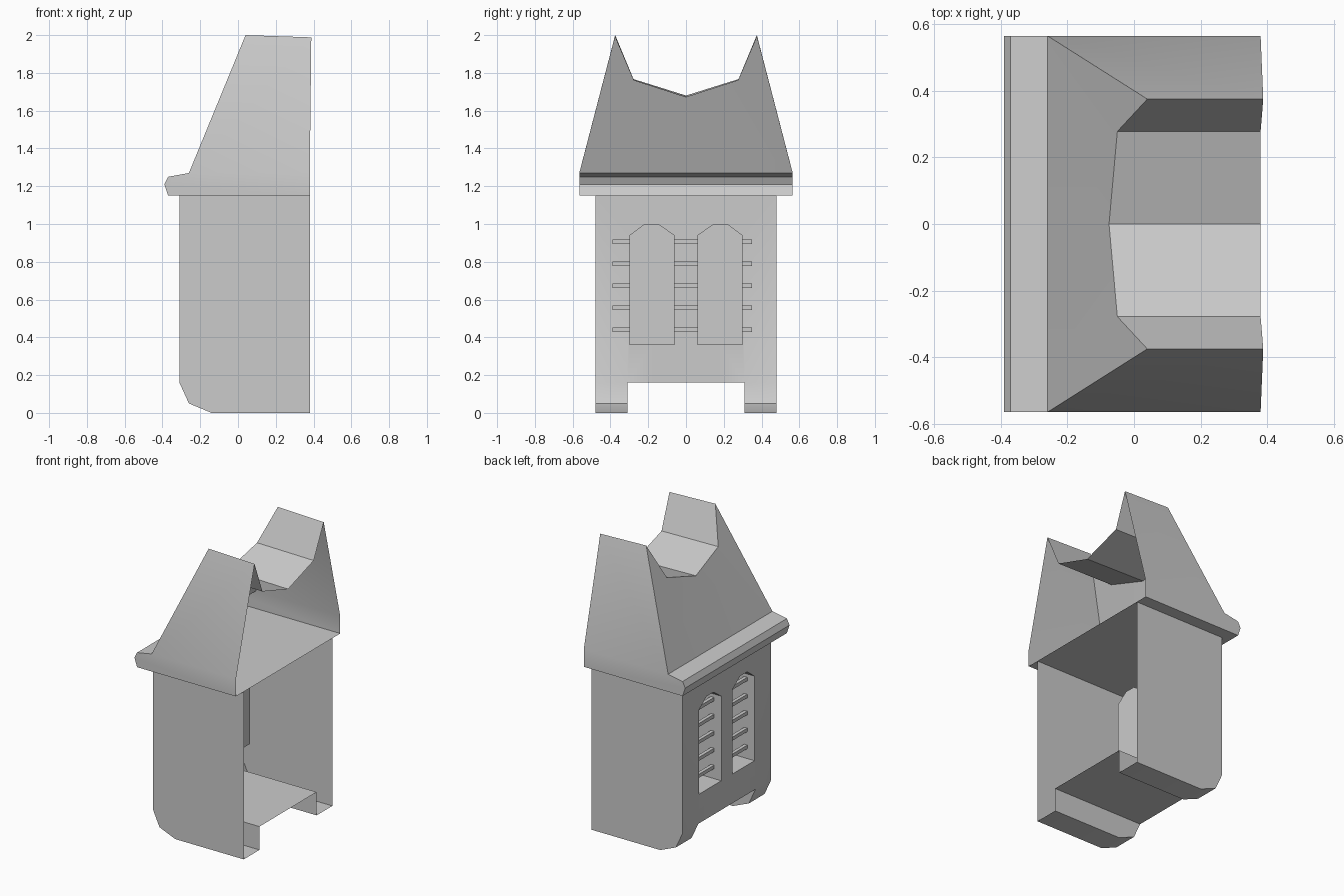
import bpy, bmesh
from mathutils import Vector

if "Cube" in bpy.data.objects:
    bpy.data.objects.remove(bpy.data.objects["Cube"])

BACK = 0.38      # open side of the shell
WALL = -0.31     # wall holding the windows


def make_object(name, faces, up_index=0, outward=(0, 1, 0)):
    """Build faces given on the +y half, mirror them over y and weld."""
    bm = bmesh.new()
    for side in (1, -1):
        for pts in faces:
            pts = [(x, side * y, z) for x, y, z in pts]
            bm.faces.new([bm.verts.new(p) for p in pts])
    bmesh.ops.remove_doubles(bm, verts=bm.verts, dist=0.0005)
    bmesh.ops.recalc_face_normals(bm, faces=bm.faces)
    bm.faces.ensure_lookup_table()
    # the face at up_index must look along the outward direction
    if bm.faces[up_index].normal.dot(Vector(outward)) < 0:
        bmesh.ops.reverse_faces(bm, faces=bm.faces)
    # join the mirrored halves of flat panels
    bmesh.ops.dissolve_limit(bm, angle_limit=0.002, verts=[],
                             edges=[e for e in bm.edges
                                    if all(abs(v.co.y) < 1e-4 for v in e.verts)])
    mesh = bpy.data.meshes.new(name)
    bm.to_mesh(mesh)
    bm.free()
    ob = bpy.data.objects.new(name, mesh)
    bpy.context.collection.objects.link(ob)
    bpy.ops.object.select_all(action='DESELECT')
    ob.select_set(True)
    bpy.context.view_layer.objects.active = ob
    bpy.ops.object.shade_smooth_by_angle(angle=0.52)
    return ob


def side_face(profile, y):
    return [(x, y, z) for x, z in profile]


def strip(profile, y0, y1):
    """Quads along an xz profile between two y positions."""
    return [[(a[0], y0, a[1]), (b[0], y0, b[1]), (b[0], y1, b[1]), (a[0], y1, a[1])]
            for a, b in zip(profile, profile[1:])]


# Body shell: side wall, hollow foot, raised floor
foot = [(WALL, 0.16), (-0.26, 0.05), (-0.14, 0.0), (BACK, 0.0)]
body = [side_face([(BACK, 1.15), (WALL, 1.15)] + foot, 0.48)]
body += strip(foot, 0.31, 0.48)
body.append(side_face(foot + [(BACK, 0.16)], 0.31))
body += strip([(WALL, 0.16), (BACK, 0.16)], 0, 0.31)

# Window wall split around each arched opening, with a boxed recess
inner = [(0.18, 0.36), (0.06, 0.36), (0.06, 0.94), (0.145, 1.0), (0.18, 1.0)]
outer = [(0.18, 1.0), (0.22, 1.0), (0.30, 0.94), (0.30, 0.36), (0.18, 0.36)]
near = [(0, 0.16), (0.18, 0.16)] + inner + [(0.18, 1.15), (0, 1.15)]
far = [(0.18, 1.15)] + outer + [(0.18, 0.16), (0.31, 0.16), (0.48, 0.16), (0.48, 1.15)]
body += [[(WALL, y, z) for y, z in part] for part in (near, far)]
loop = inner + outer[1:]
recess = -0.12
for (ya, za), (yb, zb) in zip(loop, loop[1:]):
    body.append([(WALL, ya, za), (WALL, yb, zb), (recess, yb, zb), (recess, ya, za)])
body.append([(recess, y, z) for y, z in loop[:-1]])
make_object("body", body)

# Roof: eave moulding, gable sides, sloped face and notched ridge
eave = [(-0.37, 1.15), (-0.39, 1.21), (-0.37, 1.25), (-0.26, 1.27)]
W = 0.565
ridge = [(0.04, 0.375, 2.0), (-0.05, 0.278, 1.767), (-0.075, 0, 1.68)]
ridge_end = [(0.388, 0.375, 1.988), (BACK, 0.278, 1.76), (BACK, 0, 1.67)]
roof = [side_face(eave + [(BACK, 1.27), (BACK, 1.15)], W)]
roof.append([(-0.26, W, 1.27), (BACK, W, 1.27), ridge_end[0], ridge[0]])
roof += strip(eave, 0, W)
roof.append([(-0.26, 0, 1.27), (-0.26, W, 1.27)] + ridge)
for i in range(2):
    roof.append([ridge[i], ridge_end[i], ridge_end[i + 1], ridge[i + 1]])
roof += strip([(-0.37, 1.15), (BACK, 1.15)], 0, W)
make_object("roof", roof)

# Window bars running across both recesses
for i in range(5):
    bpy.ops.mesh.primitive_cube_add(size=1, location=(-0.243, -0.02, 0.44 + i * 0.1163))
    bar = bpy.context.object
    bar.name = f"window_bar_{i + 1}"
    bar.scale = (0.024, 0.74, 0.024)
